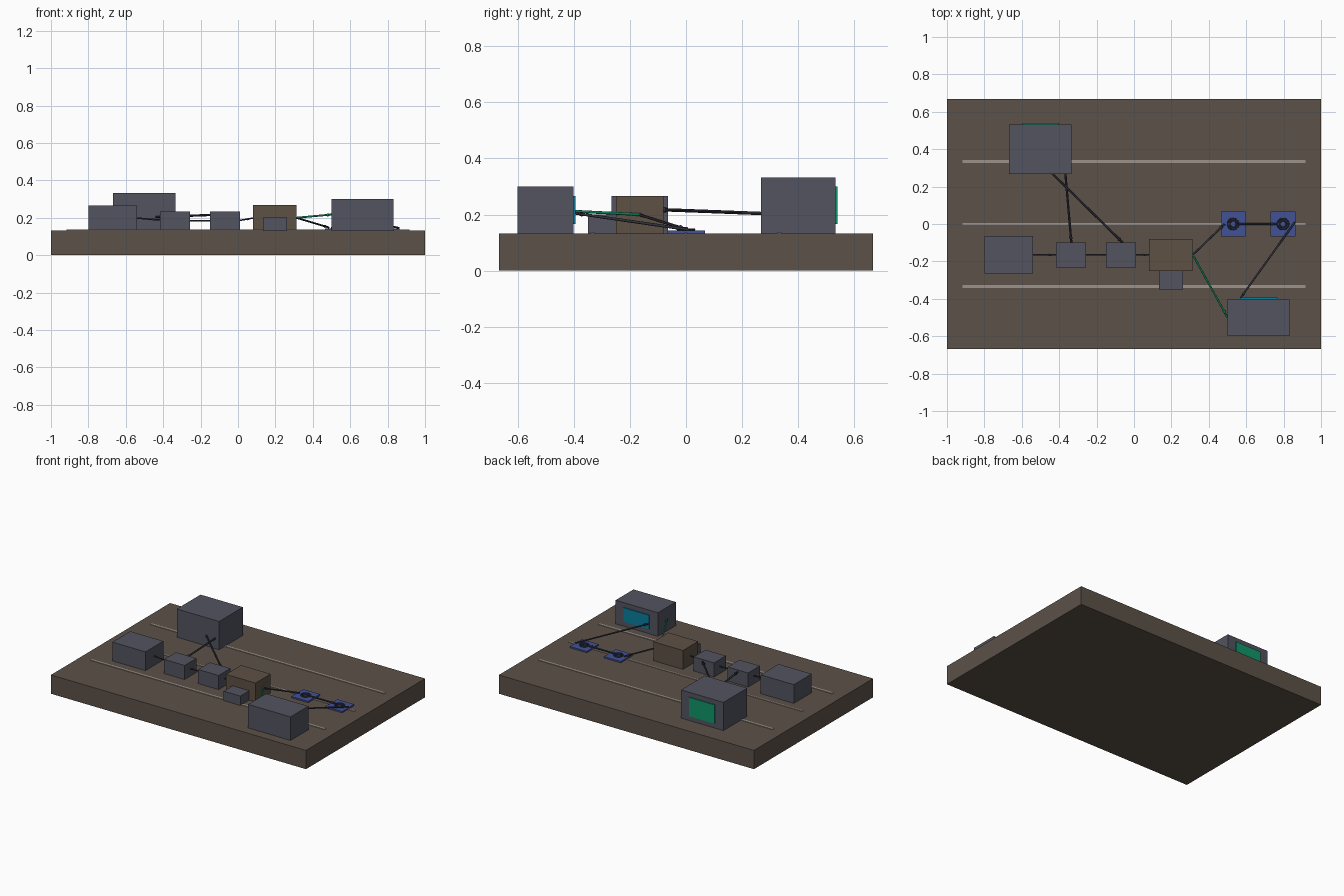
import bpy
from mathutils import Vector

if "Cube" in bpy.data.objects:
    bpy.data.objects.remove(bpy.data.objects["Cube"])


def material(name, r, g, b):
    m = bpy.data.materials.new(name)
    lin = [(c / 255 / 12.92 if c < 11 else ((c / 255 + 0.055) / 1.055) ** 2.4) for c in (r, g, b)]
    m.diffuse_color = (*lin, 1)
    m.use_nodes = True
    m.node_tree.nodes["Principled BSDF"].inputs["Base Color"].default_value = m.diffuse_color
    return m


BROWN = material("board brown", 92, 82, 72)
TAN = material("housing brown", 94, 81, 69)
SLATE = material("slate grey", 82, 83, 96)
RAIL = material("rail grey", 156, 146, 138)
BLUE = material("mount blue", 66, 82, 150)
DARK = material("cable dark", 50, 50, 62)
GREEN = material("panel green", 16, 150, 105)
CYAN = material("screen cyan", 10, 125, 155)
TOP = 0.133


def finish(name, mat, smooth=False):
    ob = bpy.context.object
    ob.name = name
    ob.data.materials.append(mat)
    if smooth:
        bpy.ops.object.shade_smooth_by_angle()
    return ob


def box(name, mat, x0, x1, y0, y1, z0, z1):
    bpy.ops.mesh.primitive_cube_add(size=1, location=((x0 + x1) / 2, (y0 + y1) / 2, (z0 + z1) / 2))
    bpy.context.object.scale = (x1 - x0, y1 - y0, z1 - z0)
    bpy.ops.object.transform_apply(location=False, rotation=False, scale=True)
    return finish(name, mat)


def cable(name, mat, a, b, r=0.005, head=0.03):
    """Thin rod from a to b, ending in a small pointed plug."""
    a, b = Vector(a), Vector(b)
    d = b - a
    rot = d.to_track_quat('Z', 'Y').to_euler()
    bpy.ops.mesh.primitive_cylinder_add(vertices=12, radius=r, depth=d.length,
                                        location=(a + b) / 2, rotation=rot)
    finish(name, mat, True)
    if head:
        bpy.ops.mesh.primitive_cone_add(vertices=12, radius1=r * 1.7, radius2=0, depth=head,
                                        location=b - d.normalized() * head / 2, rotation=rot)
        finish(name + "_plug", mat, True)


# Base board and flush rails
box("base_board", BROWN, -1, 1, -0.667, 0.667, 0, TOP)
for y, w in ((-0.333, 0.008), (0, 0.005), (0.333, 0.008)):
    box("rail", RAIL, -0.917, 0.917, y - w, y + w, TOP, TOP + 0.004)

# Equipment housings
box("source_box", SLATE, -0.8, -0.54, -0.265, -0.065, TOP, 0.266)
box("first_module", SLATE, -0.417, -0.257, -0.232, -0.1, TOP, 0.233)
box("second_module", SLATE, -0.15, 0.01, -0.232, -0.1, TOP, 0.233)
box("brown_module", TAN, 0.08, 0.312, -0.25, -0.08, TOP, 0.267)
box("small_module", SLATE, 0.133, 0.263, -0.35, -0.25, TOP, 0.2)
box("display_unit", SLATE, 0.5, 0.832, -0.6, -0.4, TOP, 0.3)
box("control_unit", SLATE, -0.667, -0.335, 0.267, 0.533, TOP, 0.333)

# Coloured panels
box("display_screen", CYAN, 0.567, 0.767, -0.4, -0.393, 0.167, 0.267)
box("control_panel", GREEN, -0.6, -0.4, 0.533, 0.54, 0.167, 0.3)

# Mount plates with concentric rings
for x in (0.53, 0.797):
    box("mount_plate", BLUE, x - 0.066, x + 0.066, -0.066, 0.068, TOP, 0.143)
    for major in (0.029, 0.018):
        bpy.ops.mesh.primitive_torus_add(major_segments=32, minor_segments=8, major_radius=major,
                                         minor_radius=0.0045, location=(x, 0, 0.146))
        finish("mount_ring", DARK, True)

# Cables along the module row
cable("row_cable", DARK, (-0.54, -0.165, 0.198), (-0.417, -0.165, 0.188), 0.004, 0.04)
cable("row_cable", DARK, (-0.257, -0.165, 0.184), (-0.15, -0.165, 0.184), 0.004, 0)
cable("row_cable", DARK, (0.01, -0.165, 0.186), (0.08, -0.165, 0.198), 0.004, 0.03)

# Cables from the control unit
cable("control_cable", DARK, (-0.367, 0.27, 0.204), (-0.335, -0.1, 0.218), 0.006)
cable("control_cable", DARK, (-0.437, 0.27, 0.204), (-0.06, -0.1, 0.218), 0.006)

# Cables to the mounts and the display
cable("mount_cable", DARK, (0.312, -0.167, 0.2), (0.485, 0, 0.148))
cable("mount_cable", DARK, (0.56, 0, 0.148), (0.765, 0, 0.148))
cable("display_cable", DARK, (0.86, 0.01, 0.146), (0.57, -0.395, 0.205))
cable("green_cable", GREEN, (0.312, -0.16, 0.2), (0.5, -0.5, 0.217), 0.005, 0.04)
